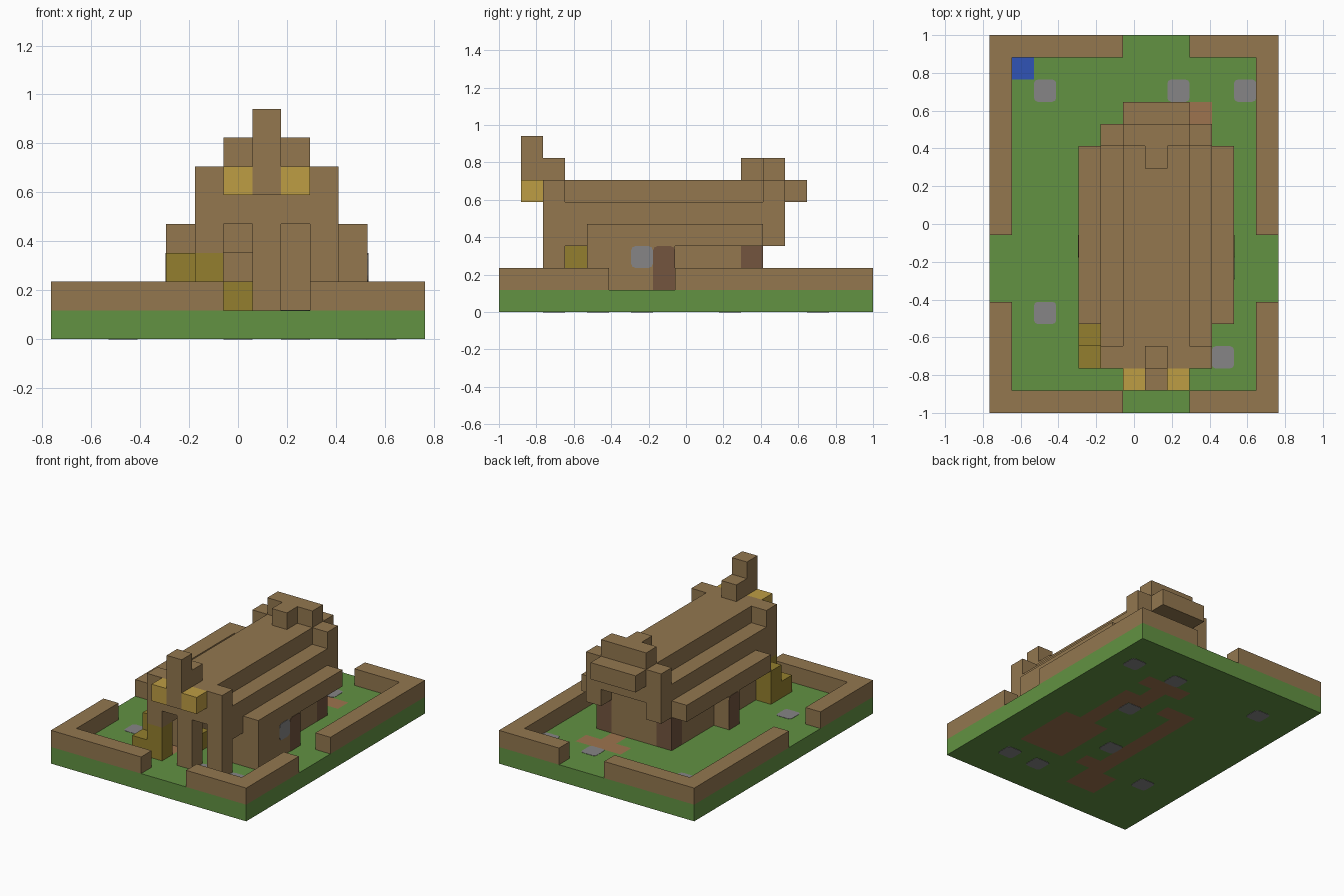
import bpy, bmesh
from mathutils import Vector

if "Cube" in bpy.data.objects:
    bpy.data.objects.remove(bpy.data.objects["Cube"])

U = 2 / 17                      # block size
NX, NY = 13, 17                 # blocks across and deep
SIDES = [Vector(d) for d in ((1, 0, 0), (-1, 0, 0), (0, 1, 0), (0, -1, 0), (0, 0, 1), (0, 0, -1))]


def material(name, rgb):
    lin = [((c / 255 + 0.055) / 1.055) ** 2.4 for c in rgb] + [1]
    m = bpy.data.materials.new(name)
    m.use_nodes = True
    m.diffuse_color = lin
    m.node_tree.nodes["Principled BSDF"].inputs["Base Color"].default_value = lin
    return m


brown = material("brown_wood", (147, 119, 79))
green = material("grass_green", (98, 146, 66))
grey = material("stone_grey", (134, 133, 134))
dirt = material("dirt_brown", (157, 116, 78))
dark = material("dark_wood", (115, 85, 62))
gold = material("bright_gold", (190, 157, 68))
olive = material("straw_olive", (148, 127, 46))
blue = material("water_blue", (48, 84, 182))


def place(p):
    """Block coordinates to world position."""
    return Vector(((p[0] - NX / 2) * U, (p[1] - NY / 2) * U, p[2] * U))


def finish(name, bm, mats):
    me = bpy.data.meshes.new(name)
    bm.to_mesh(me)
    bm.free()
    for m in mats:
        me.materials.append(m)
    ob = bpy.data.objects.new(name, me)
    bpy.context.collection.objects.link(ob)
    return ob


def span(x, y, z):
    """Cells of a box given as inclusive ranges or single numbers."""
    r = [range(v, v + 1) if isinstance(v, int) else range(v[0], v[1] + 1) for v in (x, y, z)]
    return {(i, j, k) for i in r[0] for j in r[1] for k in r[2]}


def blocks(name, cells, mats, painted=()):
    """Outer skin of a set of blocks; painted cells take the second material."""
    bm = bmesh.new()
    for c in sorted(cells):
        mid = Vector(c) + Vector((0.5, 0.5, 0.5))
        for n in SIDES:
            if tuple(int(v) for v in Vector(c) + n) in cells:
                continue
            a = Vector((n.y, n.z, n.x))
            b = n.cross(a)
            corners = [mid + (n + a * s + b * t) / 2 for s, t in ((-1, -1), (1, -1), (1, 1), (-1, 1))]
            f = bm.faces.new([bm.verts.new(place(p)) for p in corners])
            f.material_index = int(c[:2] in painted)
    bmesh.ops.remove_doubles(bm, verts=bm.verts, dist=0.0001)
    bmesh.ops.dissolve_limit(bm, angle_limit=0.01, verts=bm.verts, edges=bm.edges, delimit={'MATERIAL'})
    return finish(name, bm, mats)


def plate(name, centre, size, mat, axis=2, upper_only=False, cut=0.02):
    """Thin tile with rounded corners around the given axis."""
    bm = bmesh.new()
    bmesh.ops.create_cube(bm, size=1)
    for v in bm.verts:
        v.co = Vector([a * b for a, b in zip(v.co, size)]) + place(centre)
    mid = place(centre).z
    edges = [e for e in bm.edges
             if abs((e.verts[0].co - e.verts[1].co).normalized()[axis]) > 0.9
             and (not upper_only or e.verts[0].co.z > mid)]
    if cut:
        bmesh.ops.bevel(bm, geom=edges, offset=cut, segments=2, profile=0.5, affect='EDGES')
    return finish(name, bm, [mat])


# Ground slab, with dirt under the walls and behind the house
dirt_spots = (span((7, 9), 13, 0) | span(8, 12, 0) | span(10, (4, 7), 0) | span((8, 9), (4, 7), 0)
              | span(9, (8, 11), 0) | span(8, 11, 0) | span(5, (4, 11), 0) | span(6, 11, 0)
              | span((4, 5), (2, 3), 0) | span(6, 4, 0))
blocks("ground", span((0, 12), (0, 16), 0), [green, dirt], {c[:2] for c in dirt_spots})

# Stepping stones running through the slab
for n, (i, j) in enumerate(((2, 14), (8, 14), (11, 14), (2, 4), (10, 2), (8, 2), (6, 6), (8, 10))):
    plate(f"stepping_stone_{n + 1}", (i + 0.5, j + 0.5, 0.5), (U, U, U + 0.004), grey)
plate("pond", (1.5, 15.5, 1), (U, U, 0.005), blue, cut=0)

# Fence with four gateways
fence = span((0, 12), (0, 16), 1) - span((1, 11), (1, 15), 1)
fence -= span((6, 8), (0, 16), 1) | span((0, 12), (5, 7), 1)
blocks("fence", fence, [brown])

# Lower walls, hollow inside
walls = (span(5, (4, 10), (1, 2)) | span((6, 8), 11, (1, 3)) | span(9, (8, 10), (1, 2))
         | span(10, (4, 7), (1, 2)) | span((8, 9), 4, (1, 2)) | span(4, 7, (1, 2)))
blocks("lower_walls", walls, [brown])

# Eaves, upper walls and roof
upper = span((4, 10), (4, 11), 3) | span((5, 9), (2, 12), 4) | span((6, 8), (2, 12), 5)
for i in (5, 9):
    upper |= span(i, (2, 12), 3) | span(i, 2, 5) | span(i, 12, 5)
blocks("upper_walls_and_roof", upper, [brown])
blocks("front_posts", span(7, 2, (1, 3)) | span(9, 2, (1, 2)), [brown])

# Roof ornaments front and back
blocks("front_crest", span(7, 1, (5, 7)) | span(7, 2, 6), [brown])
blocks("rear_crest", span((6, 8), 12, 6) | span(7, 11, 6), [brown])
blocks("rear_ledge", span((6, 8), 13, 5), [brown])
for i, side in ((6, "right"), (8, "left")):
    blocks(f"gold_block_{side}", span(i, 1, 5), [gold])

# Dark posts at the rear corners
for i, side in ((5, "right"), (9, "left")):
    blocks(f"rear_corner_post_{side}", span(i, 11, (1, 2)), [dark])

# Straw pile beside the entrance
blocks("straw_pile", span(4, 3, (1, 2)) | span(5, 2, (1, 2)) | span(4, 2, 1) | span(6, 4, 1), [olive])

# Side doors and window
for x, side in ((4, "right"), (11, "left")):
    plate(f"door_{side}", (x, 7.5, 2), (0.006, U, 2 * U), dark, axis=0, upper_only=True, cut=0.025)
plate("window", (11, 6.5, 2.5), (0.006, U, U), grey, axis=0, cut=0.025)
